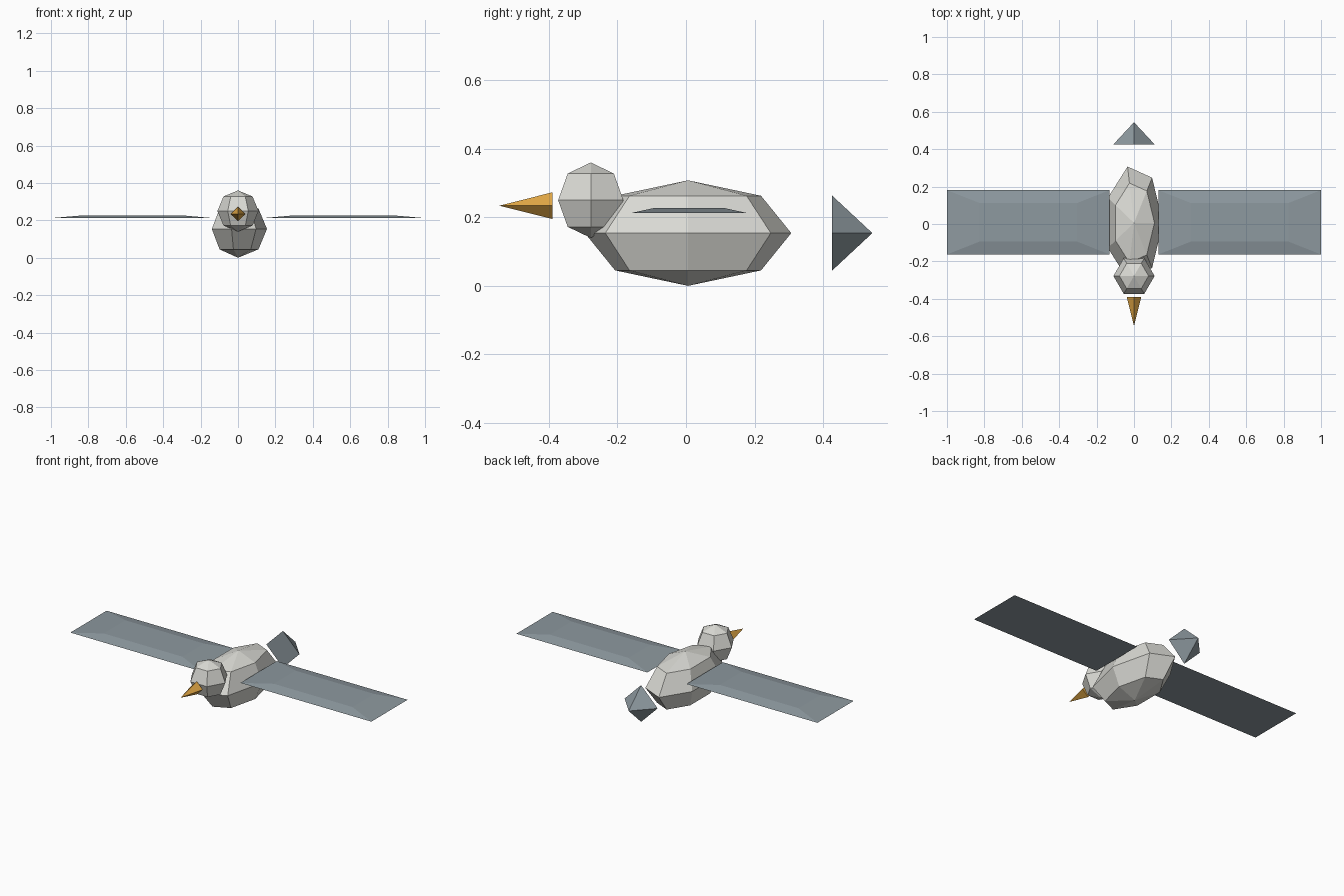
import bpy
from math import sin, cos, pi, sqrt
from mathutils import Matrix, Vector

cube = bpy.data.objects.get("Cube")
if cube:
    bpy.data.objects.remove(cube, do_unlink=True)


def material(name, rgb):
    mat = bpy.data.materials.new(name)
    mat.use_nodes = True
    mat.diffuse_color = (*rgb, 1)
    bsdf = mat.node_tree.nodes["Principled BSDF"]
    bsdf.inputs["Base Color"].default_value = (*rgb, 1)
    bsdf.inputs["Roughness"].default_value = 0.9
    return mat


def lathe(name, mat, profile, sides, place, phase=0, scale=(1, 1, 1), turn=0):
    """Flat-shaded solid from (radius, height) pairs, bottom to top; radius 0 is a pole."""
    verts, faces, rings = [], [], []
    for radius, height in profile:
        count = sides if radius else 1
        ring = []
        for i in range(count):
            a = phase + 2 * pi * i / sides
            ring.append(len(verts))
            verts.append((radius * cos(a), radius * sin(a), height))
        rings.append(ring)
    for low, high in zip(rings, rings[1:]):
        for i in range(sides):
            j = (i + 1) % sides
            quad = [low[i % len(low)], low[j % len(low)],
                    high[j % len(high)], high[i % len(high)]]
            faces.append(list(dict.fromkeys(quad)))
    # Close open ends with caps
    if len(rings[0]) > 1:
        faces.append(rings[0][::-1])
    if len(rings[-1]) > 1:
        faces.append(rings[-1])
    mesh = bpy.data.meshes.new(name)
    mesh.from_pydata(verts, [], faces)
    mesh.transform(Matrix.Translation(Vector(place))
                   @ Matrix.Rotation(turn, 4, 'X')
                   @ Matrix.Diagonal((*scale, 1)))
    mesh.materials.append(mat)
    mesh.update()
    obj = bpy.data.objects.new(name, mesh)
    bpy.context.collection.objects.link(obj)
    return obj


feather = material("pale feather", (0.70, 0.70, 0.66))
slate = material("slate grey", (0.27, 0.32, 0.35))
amber = material("amber", (0.76, 0.39, 0.06))

# Low-poly ball profile: pole, ring, equator, ring, pole
h = sqrt(0.5)
ball = [(0, -1), (h, -h), (1, 0), (h, h), (0, 1)]

# Body and head
lathe("body", feather, ball, 7, (0, 0.006, 0.154), scale=(0.155, 0.309, 0.154))
lathe("head", feather, ball, 6, (0, -0.278, 0.25), scale=(0.11, 0.11, 0.11))

# Beak points forward, tail points back
lathe("beak", amber, [(0.039, 0), (0, 0.155)], 4, (0, -0.39, 0.234), turn=pi / 2)
lathe("tail", slate, [(0.11, 0), (0, 0.118)], 4, (0, 0.426, 0.154), turn=-pi / 2)

# Wings: thin slabs with a smaller top face
root2 = sqrt(2)
for side, name in ((1, "left_wing"), (-1, "right_wing")):
    lathe(name, slate, [(root2, 0), (0.6 * root2, 1)], 4,
          (side * 0.565, 0.009, 0.212), phase=pi / 4, scale=(0.435, 0.172, 0.015))
